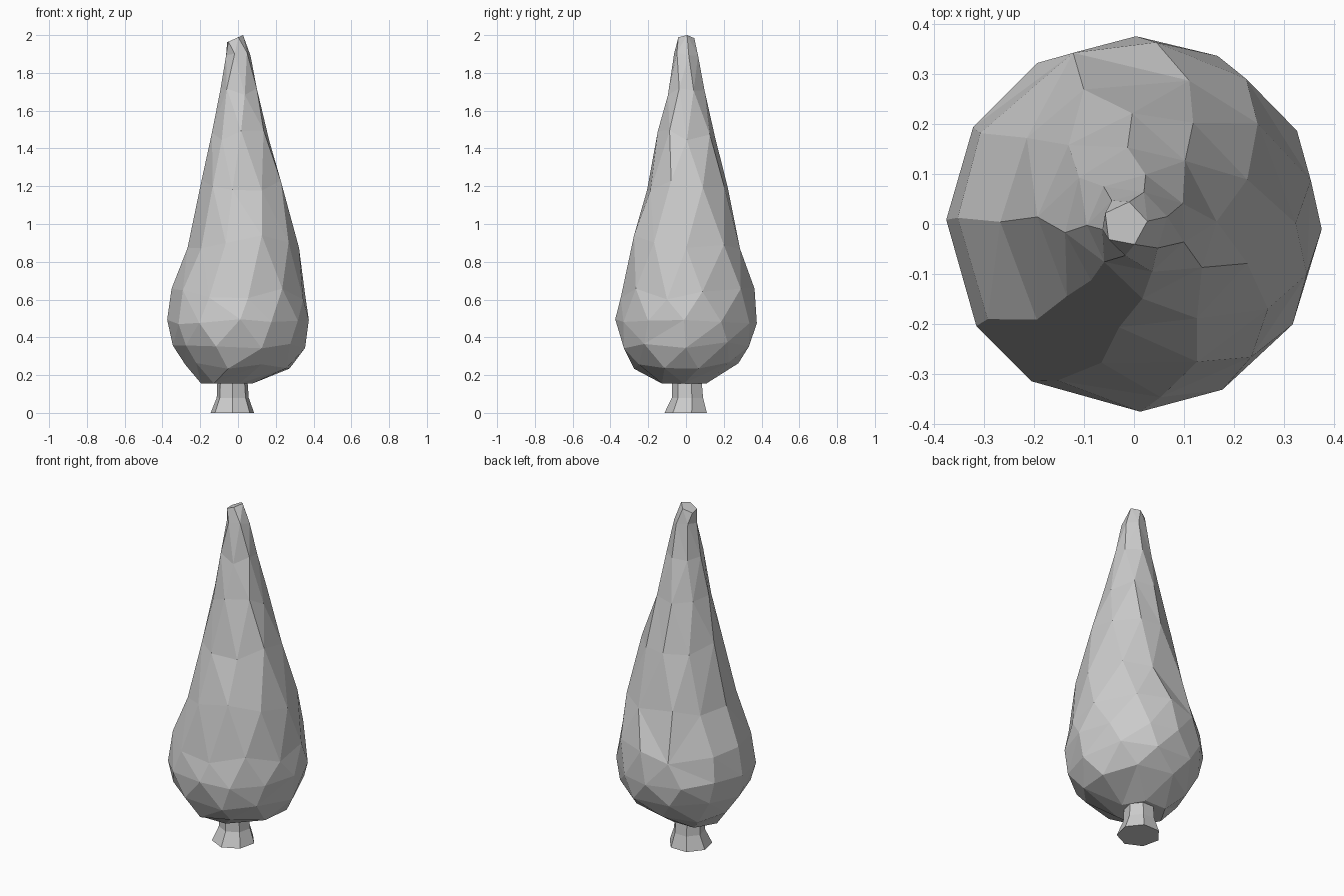
import bpy, bmesh, random
from math import pi, sin, cos

if "Cube" in bpy.data.objects:
    bpy.data.objects.remove(bpy.data.objects["Cube"])

random.seed(4)


def loft(name, rings):
    """Stitch rings (z, cx, cy, radius, sides, phase in steps, z jitter) of any side count."""
    bm = bmesh.new()
    loops = []
    for z, cx, cy, r, n, phase, jit in rings:
        loop = []
        for i in range(n):
            a = 2 * pi * (i + phase + random.uniform(-.6, .6) * min(jit * 8, .2)) / n
            dz = random.uniform(-jit, jit)
            loop.append((a, bm.verts.new((cx + r * cos(a), cy + r * sin(a), z + dz))))
        loops.append(loop)
    for lo, hi in zip(loops, loops[1:]):
        i = j = 0
        n, m = len(lo), len(hi)

        def ang(loop, k):
            return loop[k % len(loop)][0] + 2 * pi * (k // len(loop))

        # advance along whichever ring is behind in angle
        while i < n or j < m:
            a, b = lo[i % n][1], hi[j % m][1]
            if j == m or (i < n and ang(lo, i + 1) <= ang(hi, j + 1)):
                bm.faces.new((a, lo[(i + 1) % n][1], b))
                i += 1
            else:
                bm.faces.new((a, hi[(j + 1) % m][1], b))
                j += 1
    bm.faces.new([v for _, v in reversed(loops[0])])
    bm.faces.new([v for _, v in loops[-1]])
    bmesh.ops.recalc_face_normals(bm, faces=bm.faces)
    return bm


def finish(name, bm):
    mesh = bpy.data.meshes.new(name)
    bm.to_mesh(mesh)
    bm.free()
    obj = bpy.data.objects.new(name, mesh)
    bpy.context.collection.objects.link(obj)
    return obj


# Teardrop foliage with irregular facets
foliage = loft("foliage", [
    (0.155, -.06, -.01, .135, 6, 0.0, 0),
    (0.25, 0, 0, .28, 9, 0.4, .02),
    (0.36, 0.005, 0, .35, 10, 0.0, .02),
    (0.49, 0, 0, .375, 12, 0.0, .025),
    (0.63, .005, .008, .357, 11, 0.5, .03),
    (0.90, .028, .003, .295, 10, 0.1, .04),
    (1.20, .025, .005, .218, 9, 0.5, .04),
    (1.47, .013, .003, .152, 8, 0.1, .03),
    (1.70, .006, 0, .100, 7, 0.5, .02),
    (1.90, .002, 0, .066, 6, 0.2, .01),
    (1.98, -.018, 0, .045, 5, 0.1, 0),
])
# Slanted tip, highest on the right
foliage.verts.ensure_lookup_table()
for v in foliage.verts[-5:]:
    v.co.z = 1.98 + .45 * (v.co.x + .018)
finish("foliage", foliage)

# Flared seven-sided trunk
finish("trunk", loft("trunk", [
    (0.0, -.03, .004, .118, 7, 0.25, 0),
    (0.08, -.028, .012, .087, 7, 0.25, 0),
    (0.20, -.03, .008, .080, 7, 0.25, 0),
]))
